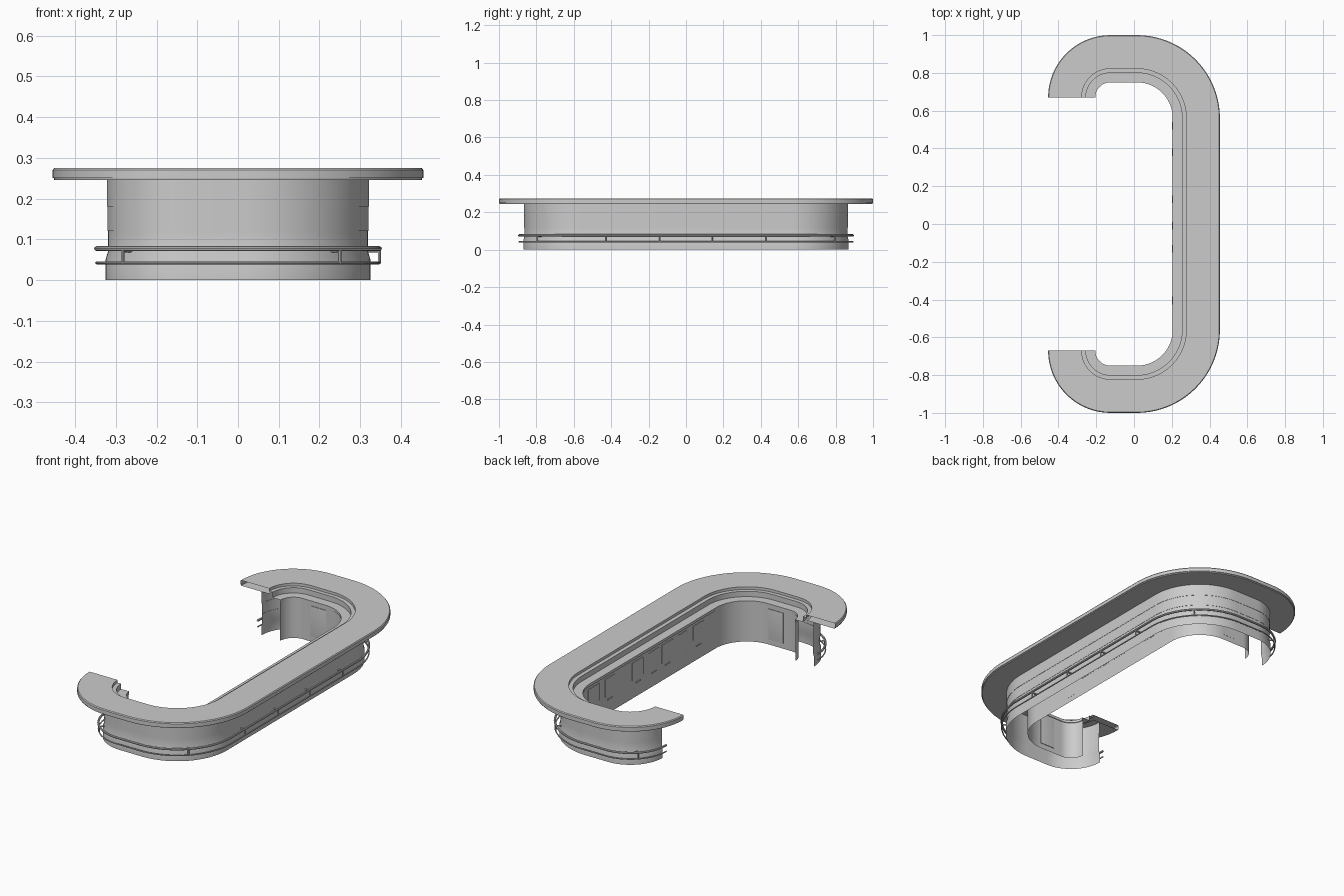
import bpy, bmesh, math
from mathutils import Vector, Matrix

if "Cube" in bpy.data.objects:
    bpy.data.objects.remove(bpy.data.objects["Cube"])

grey = bpy.data.materials.new("light_grey")
grey.diffuse_color = (0.6, 0.6, 0.6, 1)
grey.use_nodes = True
grey.node_tree.nodes["Principled BSDF"].inputs["Base Color"].default_value = grey.diffuse_color

# Inner edge of the counter: a small end arc, then a larger corner arc, mirrored
END_ARC = (-0.125, 0.67, 0.08)
CORNER_ARC = (0.015, 0.56, 0.19)


def arc_station(arc, deg, side=1):
    """Point on the inner edge and its outward normal."""
    cx, cy, r = arc
    a = math.radians(deg)
    n = Vector((math.cos(a), math.sin(a) * side, 0))
    return Vector((cx, cy * side, 0)) + n * r, n


half = [arc_station(END_ARC, 180 - 90 * i / 16) for i in range(17)]
half += [arc_station(CORNER_ARC, 90 - 90 * i / 20) for i in range(21)]
flip = Vector((1, -1, 1))
path = half + [(p * flip, n * flip) for p, n in reversed(half)]


def finish(name, bm, angle=30):
    me = bpy.data.meshes.new(name)
    bm.to_mesh(me)
    bm.free()
    me.materials.append(grey)
    ob = bpy.data.objects.new(name, me)
    bpy.context.collection.objects.link(ob)
    bpy.ops.object.select_all(action='DESELECT')
    ob.select_set(True)
    bpy.context.view_layer.objects.active = ob
    bpy.ops.object.shade_smooth_by_angle(angle=math.radians(angle))
    return ob


def sweep(name, profile, closed=False):
    """Carry a profile of (offset, height) along the counter path."""
    bm = bmesh.new()
    rows = [[bm.verts.new(p + n * d + Vector((0, 0, z))) for d, z in profile]
            for p, n in path]
    count = len(profile)
    for a, b in zip(rows, rows[1:]):
        for j in range(count if closed else count - 1):
            k = (j + 1) % count
            bm.faces.new((a[j], a[k], b[k], b[j]))
    if closed:
        bm.faces.new(list(reversed(rows[0])))
        bm.faces.new(rows[-1])
    return finish(name, bm)


def ring(d, z, r, sides=8):
    return [(d + r * math.cos(math.tau * i / sides),
             z + r * math.sin(math.tau * i / sides)) for i in range(sides)]


def rod(bm, a, b, r):
    axis = b - a
    m = Matrix.Translation((a + b) / 2) @ axis.to_track_quat('Z', 'Y').to_matrix().to_4x4()
    bmesh.ops.create_cone(bm, cap_ends=True, segments=8, radius1=r, radius2=r,
                          depth=axis.length, matrix=m)


# Shell: outer front, slab, stepped ledge, worktop and inner wall
sweep("outer_wall", [(0.12, 0), (0.12, 0.05), (0.114, 0.07), (0.114, 0.12),
                     (0.1155, 0.12), (0.1155, 0.18), (0.117, 0.18), (0.117, 0.245)])
sweep("counter_top", [(0.075, 0.245), (0.246, 0.245), (0.247, 0.25), (0.25, 0.251),
                      (0.25, 0.27), (0.246, 0.275), (0.072, 0.275), (0.072, 0.26)])
sweep("inner_ledge", [(0.075, 0.26), (0.05, 0.26), (0.05, 0.23)])
sweep("worktop", [(0.05, 0.23), (0, 0.23), (0, 0.215), (0.006, 0.215)])
sweep("inner_wall", [(0.004, 0), (0.004, 0.215)])

# Foot rails
RAIL = 0.142
sweep("upper_foot_rail", ring(RAIL, 0.077, 0.006), True)
sweep("lower_foot_rail", ring(RAIL, 0.042, 0.0035), True)

# Rail brackets: post between the rails and an arm back to the wall
spots = [(Vector((0.205, y, 0)), Vector((1, 0, 0))) for y in (-0.43, -0.14, 0.14, 0.43)]
for s in (1, -1):
    spots += [arc_station(END_ARC, 135, s), arc_station(CORNER_ARC, 45, s)]
bm = bmesh.new()
for p, n in spots:
    out = p + n * RAIL
    rod(bm, out + Vector((0, 0, 0.042)), out + Vector((0, 0, 0.077)), 0.004)
    rod(bm, p + n * 0.112 + Vector((0, 0, 0.072)), out + Vector((0, 0, 0.072)), 0.004)
finish("rail_brackets", bm)


# Doors and drawers on the inner wall
def panel(bm, p, n, w, z0, z1):
    """Thin plate with a recessed centre, facing the inside."""
    t = Vector((-n.y, n.x, 0))
    m = Matrix((t, n, Vector((0, 0, 1)))).transposed().to_4x4()
    m = Matrix.Translation(p + n * 0.003 + Vector((0, 0, (z0 + z1) / 2))) @ m
    m = m @ Matrix.Diagonal((w, 0.004, z1 - z0, 1))
    geo = bmesh.ops.create_cube(bm, size=1, matrix=m)
    bm.normal_update()
    faces = {f for v in geo['verts'] for f in v.link_faces}
    front = min(faces, key=lambda f: f.calc_center_median().dot(n))
    bmesh.ops.inset_region(bm, faces=[front], thickness=0.007, depth=-0.001)


bm = bmesh.new()
east = Vector((1, 0, 0))
for y, w, z0 in ((0.52, 0.1, 0.1), (0.38, 0.08, 0.1), (0.13, 0.1, 0.1), (-0.01, 0.1, 0.1),
                 (-0.13, 0.1, 0.1), (-0.27, 0.08, 0.03), (-0.405, 0.09, 0.12)):
    panel(bm, Vector((0.205, y, 0)), east, w, z0, 0.2)
for s in (1, -1):
    panel(bm, Vector((-0.03, 0.75 * s, 0)), Vector((0, s, 0)), 0.09, 0.03, 0.2)
finish("cabinet_panels", bm)

# Small handles under the drawers
bm = bmesh.new()
for y in (0.52, 0.38, 0.13, -0.01, -0.13, -0.405):
    a = Vector((0.205, y, 0.08))
    rod(bm, a + Vector((0, -0.02, 0)), a + Vector((0, 0.02, 0)), 0.003)
finish("cabinet_handles", bm)
